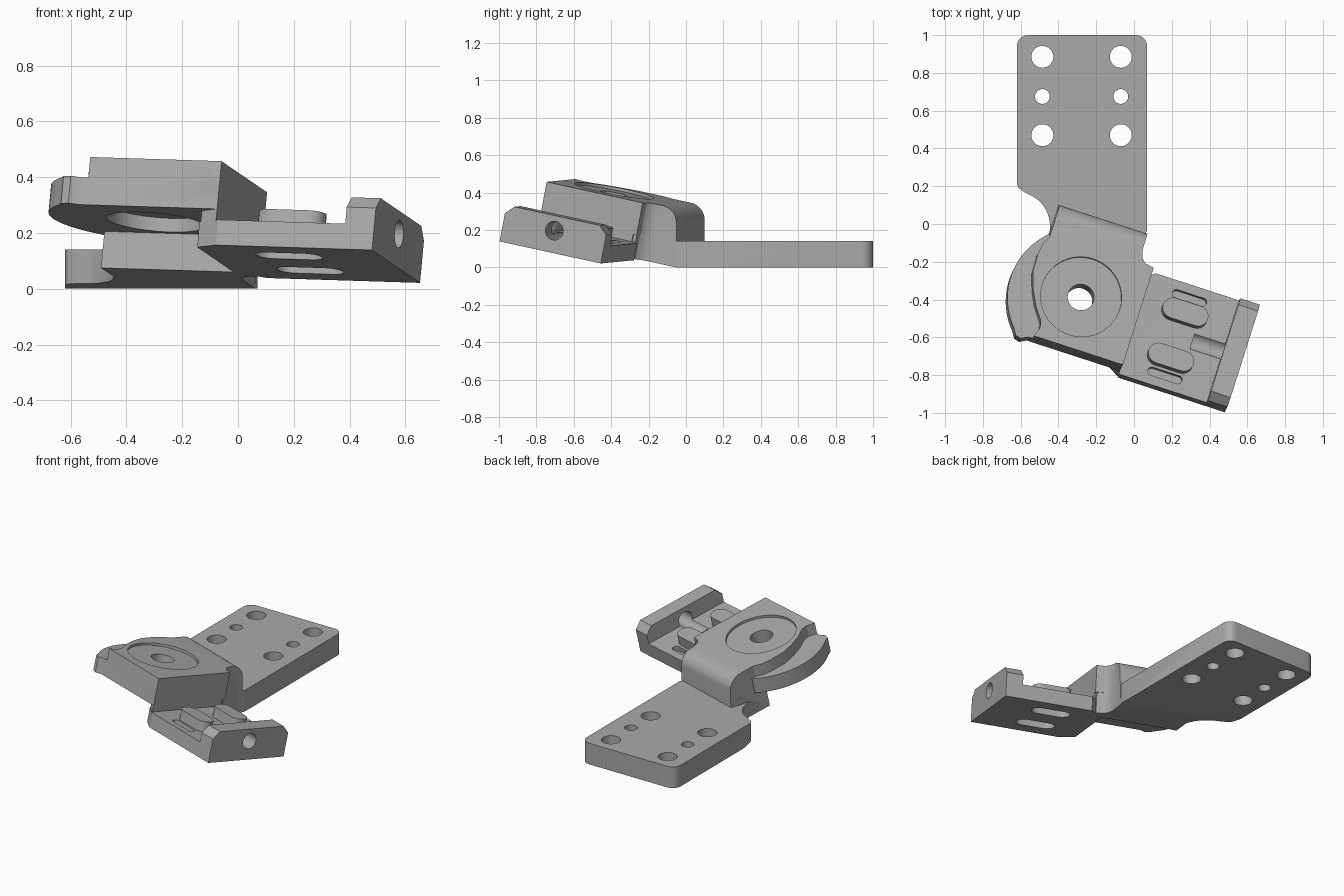
import bpy, bmesh
from math import cos, sin, pi, radians
from mathutils import Matrix, Vector

cube = bpy.data.objects.get("Cube")
if cube:
    bpy.data.objects.remove(cube)

metal = bpy.data.materials.new("grey_metal")
metal.use_nodes = True
GREY = (0.4, 0.4, 0.4, 1)
metal.diffuse_color = GREY
metal.node_tree.nodes["Principled BSDF"].inputs["Base Color"].default_value = GREY

# Tilted frame of the head: origin at the pivot on the top face
N = Vector((0.093, 0.188, 1)).normalized()
X = Vector((0.951, -0.309, -0.03)).normalized()
Y = N.cross(X)
TILT = Matrix((X, Y, N)).transposed().to_4x4()
TILT.translation = (-0.28, -0.385, 0.41)
WORLD = Matrix.Identity(4)
AXES = {"u": lambda p, q, t: (t, p, q),
        "v": lambda p, q, t: (p, t, q),
        "w": lambda p, q, t: (p, q, t)}


def prism(name, pts, lo, hi, axis="w", frame=TILT, shape=None):
    """Extrude a 2D outline along one axis of a frame."""
    bm = bmesh.new()
    ends = [[bm.verts.new(AXES[axis](p, q, t)) for p, q in pts] for t in (lo, hi)]
    for ring in ends:
        bm.faces.new(ring)
    n = len(pts)
    for i in range(n):
        j = (i + 1) % n
        bm.faces.new((ends[0][i], ends[0][j], ends[1][j], ends[1][i]))
    if shape:
        shape(bm)
    bmesh.ops.recalc_face_normals(bm, faces=bm.faces)
    mesh = bpy.data.meshes.new(name)
    bm.to_mesh(mesh)
    bm.free()
    mesh.materials.append(metal)
    obj = bpy.data.objects.new(name, mesh)
    bpy.context.collection.objects.link(obj)
    obj.matrix_world = frame
    return obj


def arc(cx, cy, r, a, b, steps):
    return [(cx + r * cos(radians(a + (b - a) * i / steps)),
             cy + r * sin(radians(a + (b - a) * i / steps))) for i in range(steps + 1)]


def circle(cx, cy, r):
    return arc(cx, cy, r, 0, 360, 48)[:-1]


def slot(cx, cy, half, r):
    return arc(cx + half - r, cy, r, -90, 90, 12) + arc(cx - half + r, cy, r, 90, 270, 12)


def combine(target, tool, operation):
    """Apply a boolean and drop the helper."""
    tool.hide_render = True
    mod = target.modifiers.new("join", "BOOLEAN")
    mod.operation, mod.solver, mod.object = operation, "EXACT", tool
    bpy.context.view_layer.update()
    bpy.context.view_layer.objects.active = target
    bpy.ops.object.modifier_apply(modifier=mod.name)
    bpy.data.objects.remove(tool)


def round_back(bm):
    """Make the back of the neck upright and round its top edge."""
    for v in bm.verts:
        if v.co.y > 0.4:
            v.co.y -= v.co.z * 0.2
    edges = [e for e in bm.edges
             if all(v.co.z > -0.01 and v.co.y > 0.4 for v in e.verts)]
    bmesh.ops.bevel(bm, geom=edges, offset=0.075, segments=8, profile=0.5, affect="EDGES")


# Mounting plate with a waisted left side
outline = (arc(0.01, 0.94, 0.06, 0, 90, 8) + arc(-0.56, 0.94, 0.06, 90, 180, 8)
           + [(-0.62, 0.215), (-0.612, 0.192), (-0.59, 0.175)]
           + arc(-0.625, -0.01, 0.18, 70, 0, 10)
           + [(-0.445, -0.06), (-0.3, -0.1), (0.04, -0.1), (0.07, -0.03)])
bracket = prism("angled_bracket", outline, 0, 0.14, frame=WORLD)

# Neck rising from the plate, with a hollow corner toward the tray
neck = [(-0.255, 0.2), (0.31, 0.2), (0.31, 0.268), (0.275, 0.275), (0.248, 0.3),
        (0.235, 0.34), (0.235, 0.435), (-0.255, 0.435)]
# Raised pivot head
head = [(-0.25, 0.29), (-0.255, 0.26), (-0.278, 0.21), (-0.287, 0.15), (-0.284, 0.05),
        (-0.255, -0.04), (-0.215, -0.12), (-0.165, -0.19), (-0.157, -0.23),
        (-0.175, -0.28), (0.32, -0.28), (0.32, 0.27), (0.2, 0.29)]
# Curved ledge beside the head
ledge = arc(0, 0, 0.385, 132, 222, 24) + [(-0.265, -0.292), (-0.235, -0.3),
        (-0.2, -0.28), (0, -0.28), (0, 0.27)]
# Wall between head and tray, and the tray itself
wall = [(0.25, 0.25), (0.25, -0.24), (0.32, -0.28), (0.32, 0.25)]
tray = [(0.245, 0.25), (0.245, -0.24), (0.33, -0.29), (0.92, -0.29), (0.92, 0.29),
        (0.345, 0.29), (0.31, 0.26)]
# Lip at the tray end, with cut corners
lip = [(-0.29, -0.25), (-0.29, -0.155), (-0.245, -0.11), (0.245, -0.11),
       (0.29, -0.155), (0.29, -0.25)]
parts = [prism("neck", neck, -0.33, 0, shape=round_back),
         prism("head", head, -0.175, 0),
         prism("ledge", ledge, -0.175, -0.075),
         prism("wall", wall, -0.31, -0.1),
         prism("tray", tray, -0.31, -0.216),
         prism("lip", lip, 0.81, 0.92, "u")]
for part in parts:
    combine(bracket, part, "UNION")

# Trim the underside flat, and slope it under the neck
big = [(-2, -2), (2, -2), (2, 2), (-2, 2)]
cuts = [prism("floor_trim", big, -1, 0, frame=WORLD),
        prism("slope_trim", big, -1, -0.309)]
# Long chamfer on the head
cuts.append(prism("chamfer_cut", [(0.243, 0.03), (0.342, -0.105), (0.4, 0.03)], -0.5, 0.5, "v"))
# Pivot recess, bore and lower counterbore
cuts += [prism("recess_cut", circle(0, 0, 0.215), -0.015, 0.1),
         prism("bore_cut", circle(0, 0, 0.07), -0.3, 0.1),
         prism("counterbore_cut", circle(0, 0, 0.175), -0.25, -0.125)]
# Plate screw holes
for x in (-0.485, -0.07):
    for y, r in ((0.885, 0.058), (0.675, 0.039), (0.47, 0.058)):
        cuts.append(prism("screw_cut", circle(x, y, r), -0.1, 0.3, frame=WORLD))
# Tray slots and shallow grooves
for side in (-1, 1):
    cuts.append(prism("slot_cut", slot(0.556, side * 0.128, 0.125, 0.055), -0.4, -0.15))
    cuts.append(prism("groove_cut", slot(0.556, side * 0.22, 0.095, 0.022), -0.25, -0.15))
# Cross hole through the lip
cuts.append(prism("lip_cut", circle(0, -0.19, 0.05), 0.64, 1, "u"))
for cut in cuts:
    combine(bracket, cut, "DIFFERENCE")

# Smooth curved walls, keep hard edges
bpy.ops.object.select_all(action="DESELECT")
bracket.select_set(True)
bpy.context.view_layer.objects.active = bracket
bpy.ops.object.shade_smooth_by_angle(angle=radians(30))
